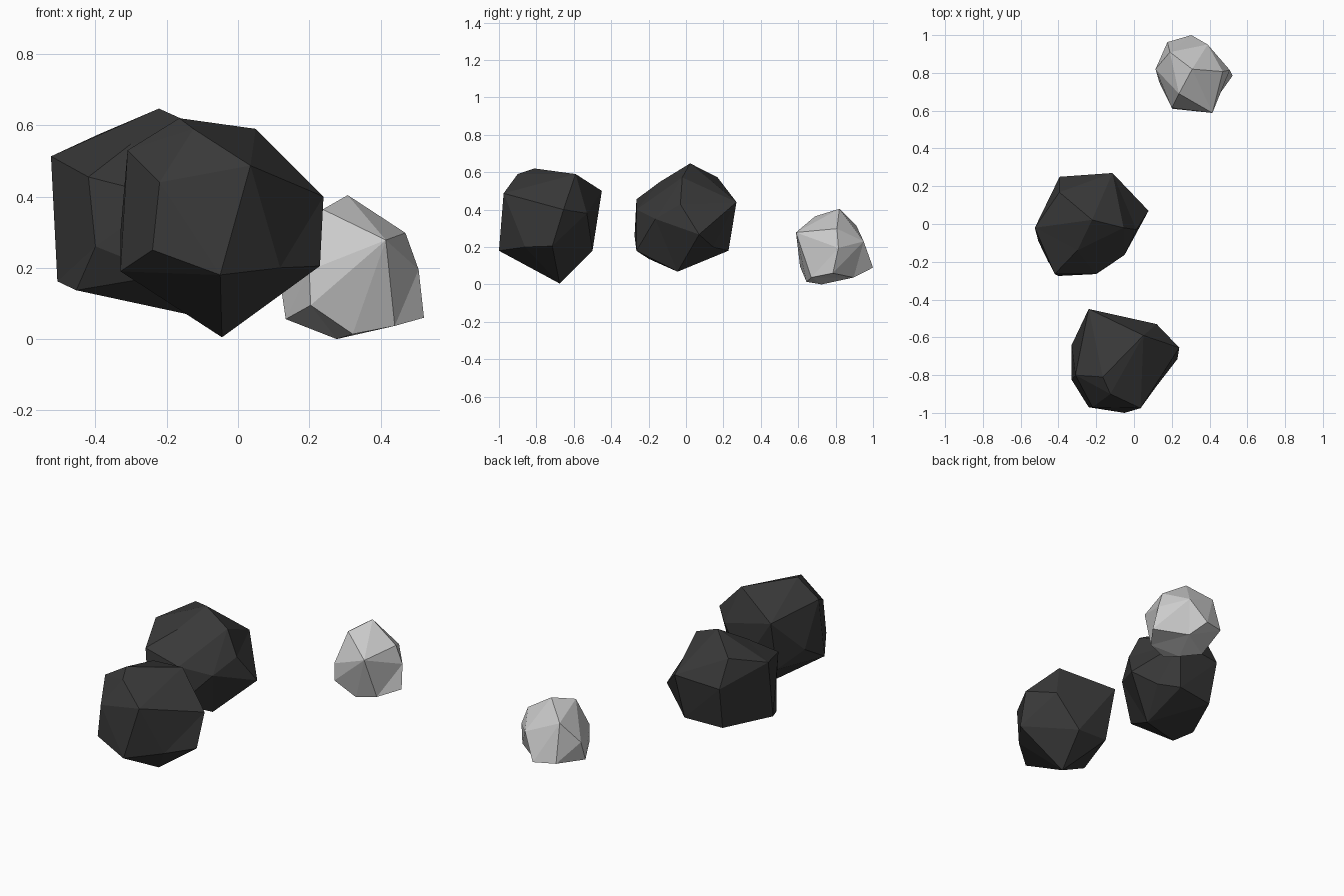
import bpy, bmesh
from mathutils import Vector


def stone_material(name, value):
    mat = bpy.data.materials.new(name)
    mat.diffuse_color = (value, value, value, 1)
    return mat


def rock(name, centre, corners, mat=None):
    """Faceted stone: corners are joined as seen from the centre, so dents survive."""
    c = Vector(centre)
    bm = bmesh.new()
    true_place = {}
    for p in corners:
        p = Vector(p)
        v = bm.verts.new((p - c).normalized())
        true_place[v] = p
    bmesh.ops.convex_hull(bm, input=bm.verts[:])
    for v in bm.verts:
        v.co = true_place[v]
    bmesh.ops.recalc_face_normals(bm, faces=bm.faces[:])
    mesh = bpy.data.meshes.new(name)
    bm.to_mesh(mesh)
    bm.free()
    if mat:
        mesh.materials.append(mat)
    obj = bpy.data.objects.new(name, mesh)
    bpy.context.collection.objects.link(obj)
    return obj


dark = stone_material("dark_stone", 0.04)

# Front dark rock
rock("front_rock", (-0.08, -0.72, 0.34), [
    (-0.31, -0.80, 0.53), (-0.33, -0.825, 0.19), (-0.24, -0.97, 0.25),
    (-0.22, -0.97, 0.44), (-0.125, -0.90, 0.59), (-0.165, -0.81, 0.62),
    (0.05, -0.59, 0.59), (0.035, -0.975, 0.487), (0.24, -0.655, 0.40),
    (0.23, -0.715, 0.205), (0.118, -0.86, 0.20), (-0.045, -0.676, 0.005),
    (-0.05, -1.0, 0.18), (-0.24, -0.45, 0.50), (-0.02, -0.50, 0.18),
    (0.12, -0.53, 0.38), (-0.33, -0.64, 0.30), (-0.23, -0.52, 0.20),
], dark)

# Middle dark rock
rock("middle_rock", (-0.25, 0.0, 0.35), [
    (-0.525, -0.02, 0.513), (-0.507, -0.09, 0.162), (-0.454, -0.20, 0.137),
    (-0.40, -0.275, 0.26), (-0.42, -0.265, 0.455), (-0.30, -0.14, 0.548),
    (-0.395, 0.168, 0.573), (-0.222, 0.022, 0.647), (-0.055, -0.02, 0.572),
    (-0.114, 0.27, 0.44), (-0.394, 0.25, 0.42), (-0.204, -0.265, 0.40),
    (-0.20, -0.265, 0.18), (-0.05, -0.164, 0.35), (0.013, -0.03, 0.428),
    (0.077, 0.07, 0.267), (-0.05, 0.145, 0.20), (-0.134, -0.045, 0.068),
    (-0.15, 0.227, 0.18), (-0.38, 0.20, 0.17),
], dark)

# Small pale rock at the back
rock("small_back_rock", (0.31, 0.79, 0.19), [
    (0.308, 0.82, 0.404), (0.47, 0.807, 0.298), (0.415, 0.588, 0.278),
    (0.238, 0.69, 0.364), (0.20, 0.615, 0.193), (0.204, 0.61, 0.095),
    (0.134, 0.75, 0.056), (0.114, 0.82, 0.19), (0.277, 0.725, 0.0),
    (0.322, 0.644, 0.014), (0.44, 0.67, 0.037), (0.522, 0.785, 0.06),
    (0.507, 0.815, 0.195), (0.304, 1.0, 0.09), (0.177, 0.963, 0.10),
    (0.39, 0.95, 0.23), (0.19, 0.91, 0.316), (0.35, 0.896, 0.037),
])
